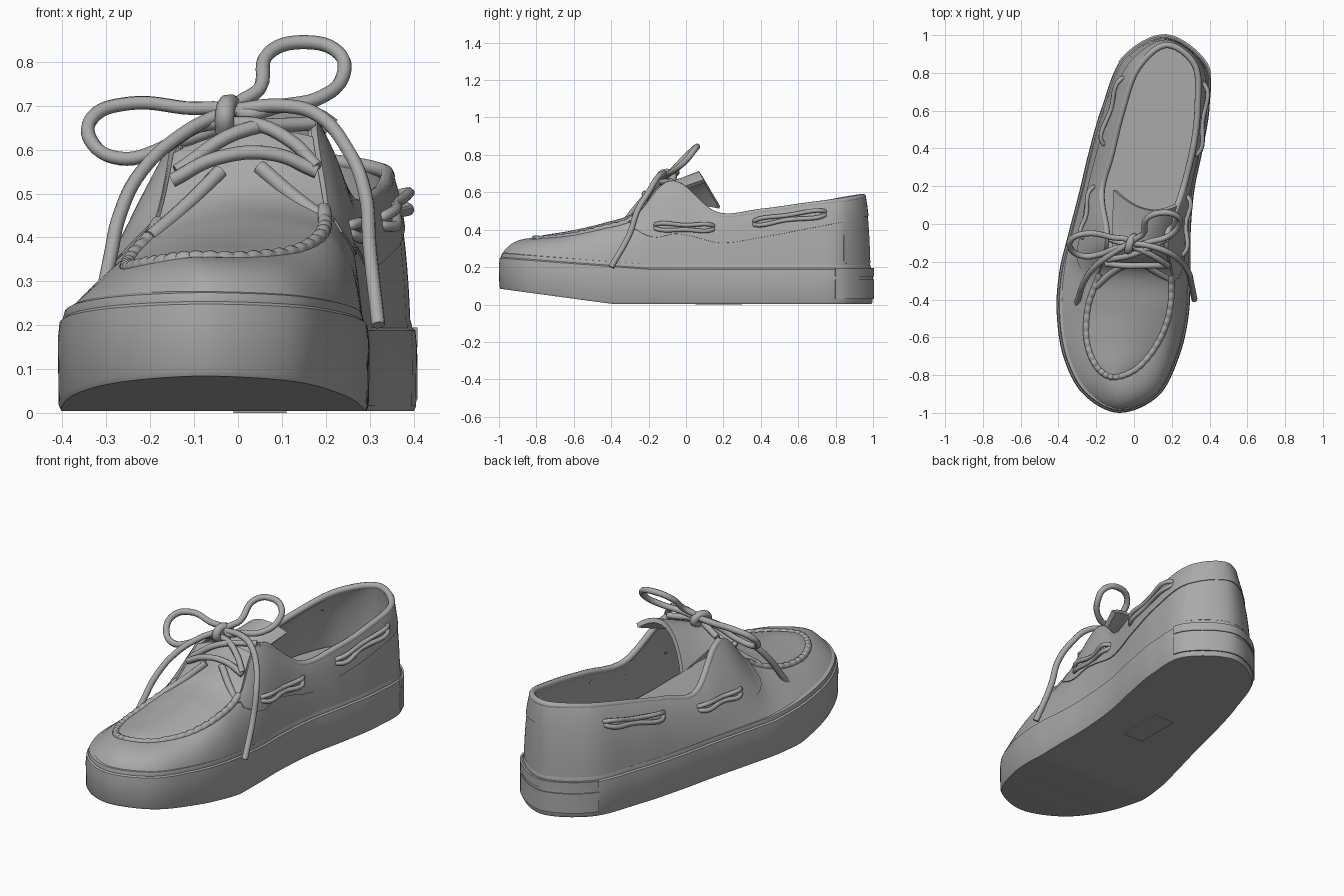
import bpy, bmesh, math
from mathutils import Vector

if "Cube" in bpy.data.objects:
    bpy.data.objects.remove(bpy.data.objects["Cube"])

grey = bpy.data.materials.new("plain grey")
grey.use_nodes = True
grey.diffuse_color = (0.4, 0.4, 0.4, 1)
grey.node_tree.nodes["Principled BSDF"].inputs["Base Color"].default_value = (0.4, 0.4, 0.4, 1)

# Control points: sole outline x, y and matching upper rim x, y, z (toe, +x side, heel, -x side)
PLAN = [
    (-.08, -1, -.11, -.81, .345), (.13, -.91, .02, -.76, .345), (.24, -.7, .13, -.62, .36),
    (.29, -.48, .19, -.45, .4), (.3, -.25, .195, -.27, .46), (.3, -.05, .17, -.08, .65),
    (.32, .18, .25, .16, .48), (.365, .4, .31, .4, .495), (.4, .62, .335, .62, .525),
    (.385, .85, .32, .84, .555), (.17, 1, .17, .945, .575), (-.06, .88, .02, .82, .555),
    (-.17, .62, -.06, .6, .51), (-.24, .38, -.12, .36, .455), (-.29, .17, -.17, .16, .43),
    (-.35, -.06, -.14, -.08, .61), (-.395, -.25, -.18, -.26, .43), (-.41, -.46, -.24, -.43, .35),
    (-.375, -.7, -.25, -.61, .325), (-.27, -.9, -.2, -.75, .333)]
K = 8
N = K * len(PLAN)


def smooth_loop(points):
    """Closed Catmull-Rom loop with K samples per span."""
    out, n = [], len(points)
    for i in range(n):
        a, b, c, d = (points[(i + j - 1) % n] for j in range(4))
        for s in range(K):
            t = s / K
            out.append(b + (c - a) * t / 2 + (a * 2 - b * 5 + c * 4 - d) * t * t / 2
                       + (b * 3 - a - c * 3 + d) * t ** 3 / 2)
    return out


outline = smooth_loop([Vector((p[0], p[1], 0)) for p in PLAN])
rim = smooth_loop([Vector(p[2:]) for p in PLAN])
normals = []
for i in range(N):
    d = outline[(i + 1) % N] - outline[i - 1]
    normals.append(Vector((d.y, -d.x, 0)).normalized())


def clamp(x):
    return max(0, min(1, x))


def sole_top(y):
    return .2 + .06 * clamp((-y - .2) / .8)


def sole_bottom(y):
    return .004 + .08 * clamp((-y - .4) / .6)


def ring(inset, height):
    """Outline moved inward, with height given as a function of y."""
    return [p - n * inset + Vector((0, 0, height(p.y))) for p, n in zip(outline, normals)]


base = ring(.026, sole_top)


def wall(i, v, off=0):
    """Point on the upper from sole (v=0) to rim (v=1): full at the toe, flatter on the -x side."""
    i %= N
    b, r = base[i], rim[i]
    flat = clamp(-normals[i].x) * clamp(1 - 2 * b.y)
    c = b.lerp(r, .2 + .25 * flat)
    bulge = .72 + .25 * clamp(-2 * b.y - 1)
    c.z = b.z + (r.z - b.z) * (bulge + (.55 - bulge) * flat)
    p = b * (1 - v) ** 2 + c * 2 * v * (1 - v) + r * v * v
    slope = (c - b).lerp(r - c, v)
    out = normals[i] * slope.z + Vector((0, 0, -slope.dot(normals[i])))
    return p + out.normalized() * off


def finish(obj, angle=35):
    bpy.ops.object.select_all(action='DESELECT')
    bpy.context.view_layer.objects.active = obj
    obj.select_set(True)
    for m in list(obj.modifiers):
        bpy.ops.object.modifier_apply(modifier=m.name)
    bpy.ops.object.shade_smooth_by_angle(angle=math.radians(angle))


def sheet(name, rows, closed=False, thick=0, cap=False):
    """Grid surface through rows of points, optionally thickened."""
    bm = bmesh.new()
    vs = [[bm.verts.new(p) for p in row] for row in rows]
    n = len(rows[0])
    for a, b in zip(vs, vs[1:]):
        for i in range(n if closed else n - 1):
            j = (i + 1) % n
            bm.faces.new((a[i], a[j], b[j], b[i]))
    if cap:
        # strips across the first and last rings
        for row, flip in ((vs[0], True), (vs[-1], False)):
            for i in range(n // 2):
                quad = [row[i], row[i + 1], row[(n - i - 1) % n], row[-i]]
                quad = list(dict.fromkeys(quad))
                bm.faces.new(quad[::-1] if flip else quad)
    bmesh.ops.remove_doubles(bm, verts=bm.verts, dist=.0002)
    me = bpy.data.meshes.new(name)
    bm.to_mesh(me)
    bm.free()
    me.materials.append(grey)
    obj = bpy.data.objects.new(name, me)
    bpy.context.collection.objects.link(obj)
    if thick:
        m = obj.modifiers.new("thickness", 'SOLIDIFY')
        m.thickness, m.offset = thick, 0
    finish(obj)


def cord(name, points, radius=.016, closed=False):
    """Round lace along a smooth path."""
    cu = bpy.data.curves.new(name, 'CURVE')
    cu.dimensions = '3D'
    cu.bevel_depth, cu.bevel_resolution, cu.resolution_u = radius, 2, 6
    cu.use_fill_caps = True
    sp = cu.splines.new('BEZIER')
    sp.bezier_points.add(len(points) - 1)
    for bp, p in zip(sp.bezier_points, points):
        bp.co = p
        bp.handle_left_type = bp.handle_right_type = 'AUTO'
    sp.use_cyclic_u = closed
    cu.materials.append(grey)
    bpy.context.collection.objects.link(bpy.data.objects.new(name, cu))


# Sole with a crisp lower edge, foxing groove and stepped welt
sheet("sole", [ring(.008, sole_bottom), ring(.002, lambda y: sole_bottom(y) + .012),
               ring(0, lambda y: sole_top(y) - .05), ring(.004, lambda y: sole_top(y) - .012),
               ring(.012, lambda y: sole_top(y) - .006), ring(.012, sole_top),
               ring(.016, lambda y: sole_top(y) + .014), ring(.03, lambda y: sole_top(y) + .02)],
      closed=True, cap=True)
heel_span = range(int(8.8 * K), int(11.2 * K) + 1)
for name, low, high in (("heel_lower_band", .03, .135), ("heel_upper_band", .15, .195)):
    sheet(name, [[outline[i] + Vector((0, 0, z)) for i in heel_span] for z in (low, high)], thick=.01)
sheet("outsole_plate", [[Vector((x, y, .002)) for x in (-.01, .11)] for y in (.05, .3)], thick=.004)

# Upper wall, front plug and tongue tilted toward the -x side
sheet("upper_wall", [[wall(i, v / 10) for i in range(N)] for v in range(11)], closed=True, thick=.022)
plug = []
for i in range(int(4.9 * K)):
    a, b, h = rim[i], rim[-i], .05 * math.sin(math.pi * i / (6 * K))
    plug.append([b.lerp(a, t / 10) + Vector((0, 0, h * 4 * t / 10 * (1 - t / 10))) for t in range(11)])
sheet("front_plug", plug, thick=.014)
tongue = []
for s in range(9):
    v = s / 8
    tongue.append([Vector((.02 + .04 * v + u * (.13 + .03 * v), -.13 + v * (.21 + .06 * u * u - .04 * u),
                           .63 + .06 * v + .07 * u * v - (.05 + .05 * v) * u * u))
                   for u in (k / 6 for k in range(-6, 7))])
sheet("tongue", tongue, thick=.024)
floor = ring(.05, lambda y: .24)
sheet("insole", [[floor[-i].lerp(floor[i], t / 2) for t in range(3)] for i in range(N // 2 + 1)])


# Raised quarter panel around the heel and the eyelet flaps, and the heel counter
def quarter_edge(i):
    near_end = clamp(1 - min(i - 3.9 * K, 16.1 * K - i) / (.9 * K))
    return .3 + .32 * clamp(outline[i].y) + .45 * near_end ** 2.5


span = range(int(3.9 * K), int(16.1 * K) + 1)
sheet("quarter_panel", [[wall(i, quarter_edge(i) + (1.01 - quarter_edge(i)) * v / 8, .008) for i in span]
                        for v in range(9)], thick=.016)
counter = range(int(9.1 * K), int(10.9 * K) + 1)
sheet("heel_counter", [[wall(i, .04 + .6 * v / 5, .006) for i in counter] for v in range(6)], thick=.012)

# Collar binding, puckered front seam and folded flap edges
cord("collar_binding", [rim[i] + normals[i] * .002 for i in range(5 * K, 15 * K + 1, 2)], .017)
cord("front_seam", [rim[i % N] + Vector((0, 0, .004 + .004 * (i % 2))) for i in range(-4 * K, 4 * K + 1)], .017)
cord("right_flap_edge", [(-.2, -.33, .4), (-.12, -.26, .47), (-.04, -.21, .55)], .018)
cord("left_flap_edge", [(.21, -.3, .43), (.13, -.26, .49), (.05, -.21, .56)], .018)


# Side laces threaded through the quarters
def on_side(side, y, z):
    idx = range(3 * K, 10 * K) if side > 0 else range(10 * K, 17 * K)
    i = min(idx, key=lambda i: abs(wall(i, .7).y - y))
    return wall(i, min((v / 60 for v in range(61)), key=lambda v: abs(wall(i, v).z - z)), .02)


LACES = [(1, "left_front", -.17, .41, .14, .41), (1, "left_rear", .37, .435, .73, .485),
         (-1, "right_front", -.08, .37, .19, .36), (-1, "right_rear", .42, .4, .76, .46)]
for side, word, y0, z0, y1, z1 in LACES:
    path = [on_side(side, y0 + (y1 - y0) * t / 2, z0 + (z1 - z0) * t / 2) for t in range(3)]
    inward = Vector((-side * .03, 0, 0))
    for sign, tag in ((1, "upper"), (-1, "lower")):
        gap = Vector((0, 0, .012 * sign))
        cord(f"{word}_{tag}_lace", [path[0] + inward] + [p + gap for p in path] + [path[-1] + inward], .012)

# Bow, loose ends and crossings
cord("upright_bow_loop", [(0, -.1, .69), (.05, -.05, .74), (.07, .03, .82), (.15, .06, .845),
                          (.23, .04, .82), (.24, 0, .77), (.19, -.06, .72), (.1, -.09, .7)], closed=True)
cord("side_bow_loop", [(-.02, -.1, .68), (-.12, -.07, .695), (-.25, -.05, .705), (-.33, -.08, .675),
                       (-.335, -.13, .62), (-.27, -.17, .58), (-.18, -.16, .6), (-.1, -.13, .65)], closed=True)
cord("right_loose_end", [(-.02, -.1, .69), (-.12, -.16, .64), (-.22, -.24, .55), (-.27, -.32, .45),
                         (-.29, -.38, .36), (-.305, -.43, .285)])
cord("left_loose_end", [(-.01, -.1, .69), (.1, -.12, .7), (.18, -.15, .68), (.25, -.2, .6),
                        (.29, -.26, .5), (.3, -.3, .38), (.32, -.4, .2)])
cord("lower_crossing", [(-.15, -.21, .53), (-.05, -.22, .58), (.08, -.22, .59), (.18, -.22, .55)])
cord("rising_crossing", [(-.14, -.19, .55), (0, -.16, .64), (.17, -.08, .66)])
cord("falling_crossing", [(-.13, -.08, .62), (.02, -.13, .66), (.12, -.18, .62), (.18, -.22, .56)])
cord("knot", [(-.03, -.12, .64), (-.03, -.14, .68), (-.02, -.1, .705), (0, -.07, .68), (0, -.1, .65)], .022)
